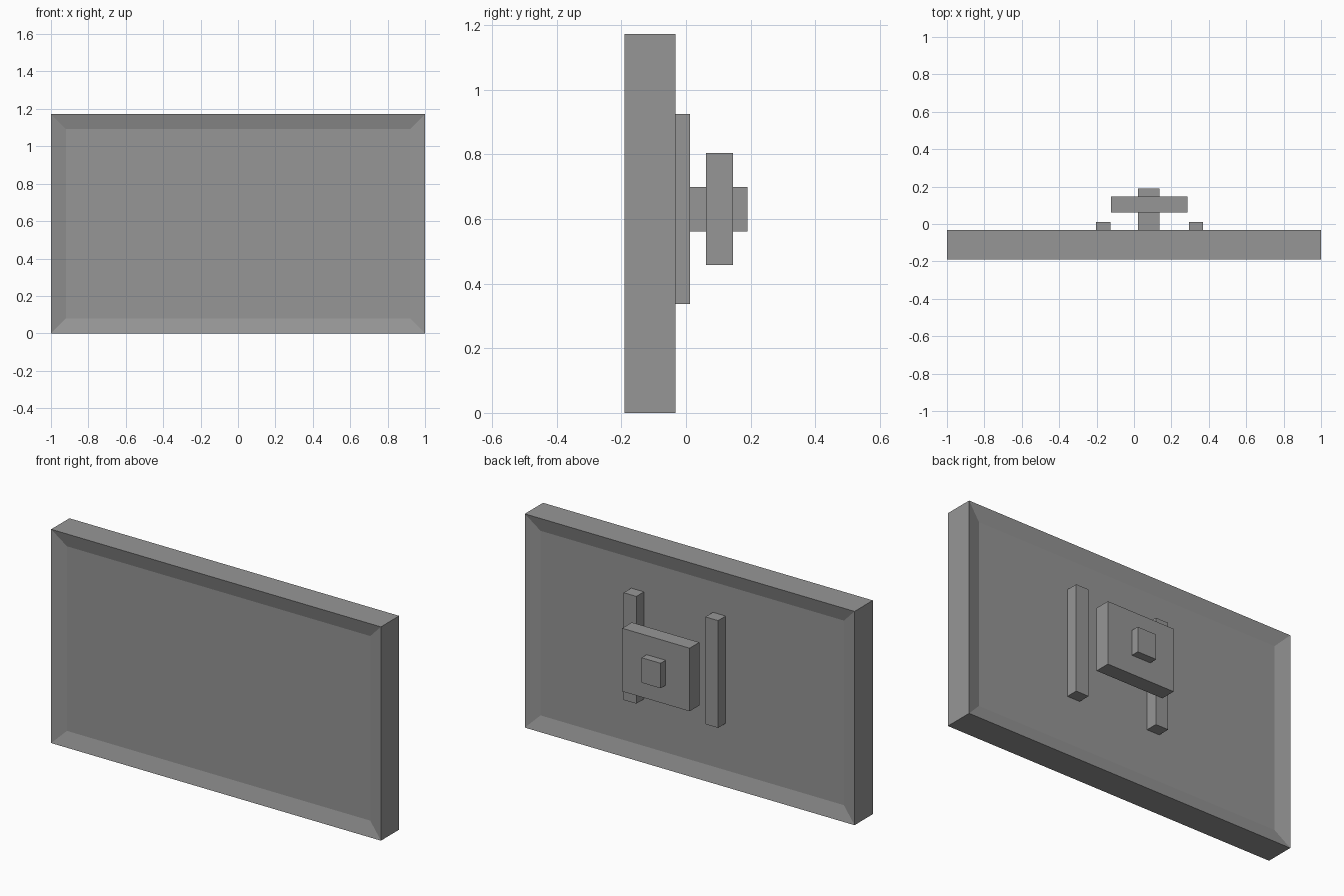
import bpy
import bmesh

if "Cube" in bpy.data.objects:
    bpy.data.objects.remove(bpy.data.objects["Cube"])

grey = bpy.data.materials.new("mid grey")
grey.diffuse_color = (0.305, 0.305, 0.305, 1)
grey.use_nodes = True
grey.node_tree.nodes["Principled BSDF"].inputs["Base Color"].default_value = grey.diffuse_color


def finish(name, bm):
    mesh = bpy.data.meshes.new(name)
    bm.to_mesh(mesh)
    bm.free()
    mesh.materials.append(grey)
    obj = bpy.data.objects.new(name, mesh)
    bpy.context.collection.objects.link(obj)
    return obj


def box_bmesh(x, y, z):
    """Box from (min, max) ranges along each axis."""
    bm = bmesh.new()
    bmesh.ops.create_cube(bm, size=1)
    for v in bm.verts:
        v.co = [r[0] if c < 0 else r[1] for c, r in zip(v.co, (x, y, z))]
    return bm


def box(name, x, y, z):
    return finish(name, box_bmesh(x, y, z))


# Screen: a slab whose front and back are recessed inside a raised border
BORDER, RECESS = 0.08, 0.022
FRONT, BACK = -0.19, -0.032
bm = box_bmesh((-1, 1), (FRONT, BACK), (0, 1.172))
bm.normal_update()
for face in [f for f in bm.faces if abs(f.normal.y) > 0.9]:
    inward = -face.normal.copy()
    bmesh.ops.inset_region(bm, faces=[face], thickness=BORDER, use_even_offset=True)
    bmesh.ops.translate(bm, verts=face.verts, vec=inward * RECESS)
finish("framed_screen", bm)

# Mounting hardware, seated slightly into the recessed back panel
seat = BACK - RECESS - 0.01
for side, x0 in (("left", -0.203), ("right", 0.293)):
    box("mount_rail_" + side, (x0, x0 + 0.077), (seat, 0.012), (0.337, 0.925))
box("mount_post", (0.021, 0.136), (seat, 0.19), (0.562, 0.699))
box("wall_plate", (-0.124, 0.285), (0.062, 0.146), (0.458, 0.804))
